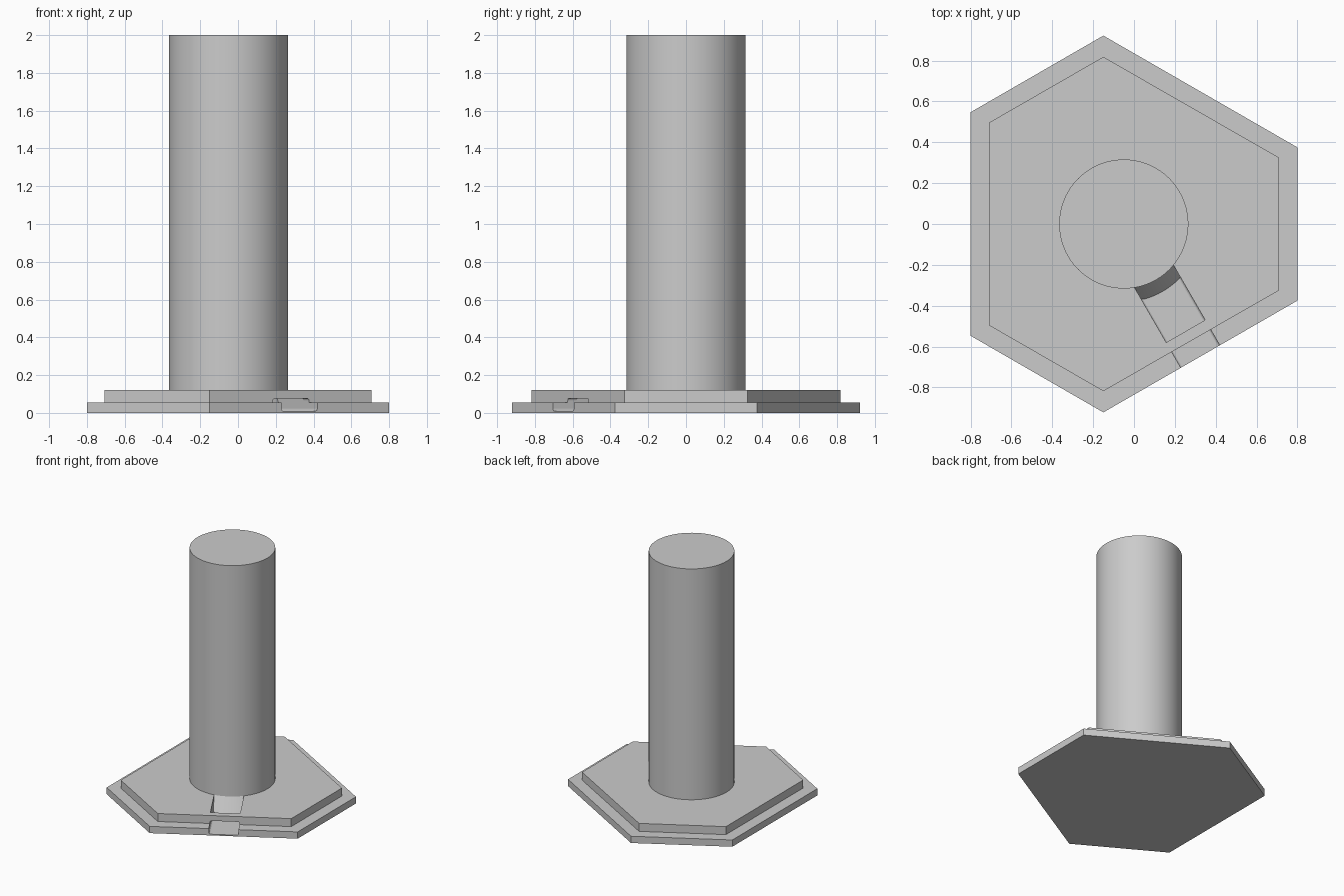
import bpy, bmesh, math
from mathutils import Matrix, Vector

if "Cube" in bpy.data.objects:
    bpy.data.objects.remove(bpy.data.objects["Cube"])

grey = bpy.data.materials.new("plain_grey")
grey.use_nodes = True
grey.diffuse_color = (0.6, 0.6, 0.6, 1)
grey.node_tree.nodes["Principled BSDF"].inputs["Base Color"].default_value = (0.6, 0.6, 0.6, 1)

CENTRE = Vector((-0.05, 0, 0))
CHANNEL_ANGLE = math.radians(-60)


def finish(bm, name):
    bmesh.ops.recalc_face_normals(bm, faces=bm.faces)
    mesh = bpy.data.meshes.new(name)
    bm.to_mesh(mesh)
    bm.free()
    mesh.materials.append(grey)
    obj = bpy.data.objects.new(name, mesh)
    bpy.context.collection.objects.link(obj)
    return obj


def ring(bm, pts, z):
    return [bm.verts.new((x, y, z)) for x, y in pts]


def bridge(bm, a, b):
    for i in range(len(a)):
        j = (i + 1) % len(a)
        bm.faces.new((a[i], a[j], b[j], b[i]))


def lathe_stack(layers, name):
    """Close a solid from stacked outlines, each given as (points, height)."""
    bm = bmesh.new()
    rings = [ring(bm, pts, z) for pts, z in layers]
    for a, b in zip(rings, rings[1:]):
        bridge(bm, a, b)
    bm.faces.new(rings[0])
    bm.faces.new(rings[-1])
    return finish(bm, name)


def hexagon(side_x, corner_x, corner_y, right_y, left_y):
    return [(corner_x, corner_y), (side_x, right_y), (side_x, -right_y),
            (corner_x, -corner_y), (-side_x, -left_y), (-side_x, left_y)]


def circle(r, n=96):
    return [(CENTRE.x + r * math.cos(2 * math.pi * i / n),
             r * math.sin(2 * math.pi * i / n)) for i in range(n)]


def channel_cutter(name, start, end, z0, z1, rounding=0):
    """Box running outward from the column along the channel direction."""
    bm = bmesh.new()
    bmesh.ops.create_cube(bm, size=1)
    bmesh.ops.scale(bm, vec=(end - start, 0.22, z1 - z0), verts=bm.verts)
    bmesh.ops.translate(bm, vec=((start + end) / 2, 0, (z0 + z1) / 2), verts=bm.verts)
    if rounding:
        long_edges = [e for e in bm.edges
                      if abs(e.verts[0].co.x - e.verts[1].co.x) > 0.1]
        bmesh.ops.bevel(bm, geom=long_edges, offset=rounding, segments=4,
                        profile=0.5, affect='EDGES')
    bm.transform(Matrix.Translation(CENTRE) @ Matrix.Rotation(CHANNEL_ANGLE, 4, 'Z'))
    obj = finish(bm, name)
    obj.hide_render = True
    obj.hide_viewport = True
    obj.display_type = 'WIRE'
    return obj


# Stepped hexagonal base
lower = hexagon(0.80, -0.15, 0.922, 0.375, 0.547)
upper = hexagon(0.708, -0.15, 0.818, 0.326, 0.497)
base = lathe_stack([(lower, 0), (lower, 0.055), (upper, 0.055), (upper, 0.12)],
                   "stepped_base")

# Channel leading out under the rim, and its open recess beside the column
cutters = [channel_cutter("channel_cutter", 0.25, 1.1, 0.01, 0.077, 0.012),
           channel_cutter("recess_cutter", 0.25, 0.606, 0.04, 0.2)]
for cutter in cutters:
    mod = base.modifiers.new(cutter.name, 'BOOLEAN')
    mod.operation = 'DIFFERENCE'
    mod.solver = 'EXACT'
    mod.object = cutter

# Round column with a flared foot showing in the recess
column = lathe_stack([(circle(0.382), 0.008), (circle(0.316), 0.12), (circle(0.316), 2)],
                     "column")
bpy.ops.object.select_all(action='DESELECT')
column.select_set(True)
bpy.context.view_layer.objects.active = column
bpy.ops.object.shade_smooth_by_angle(angle=math.radians(25))
